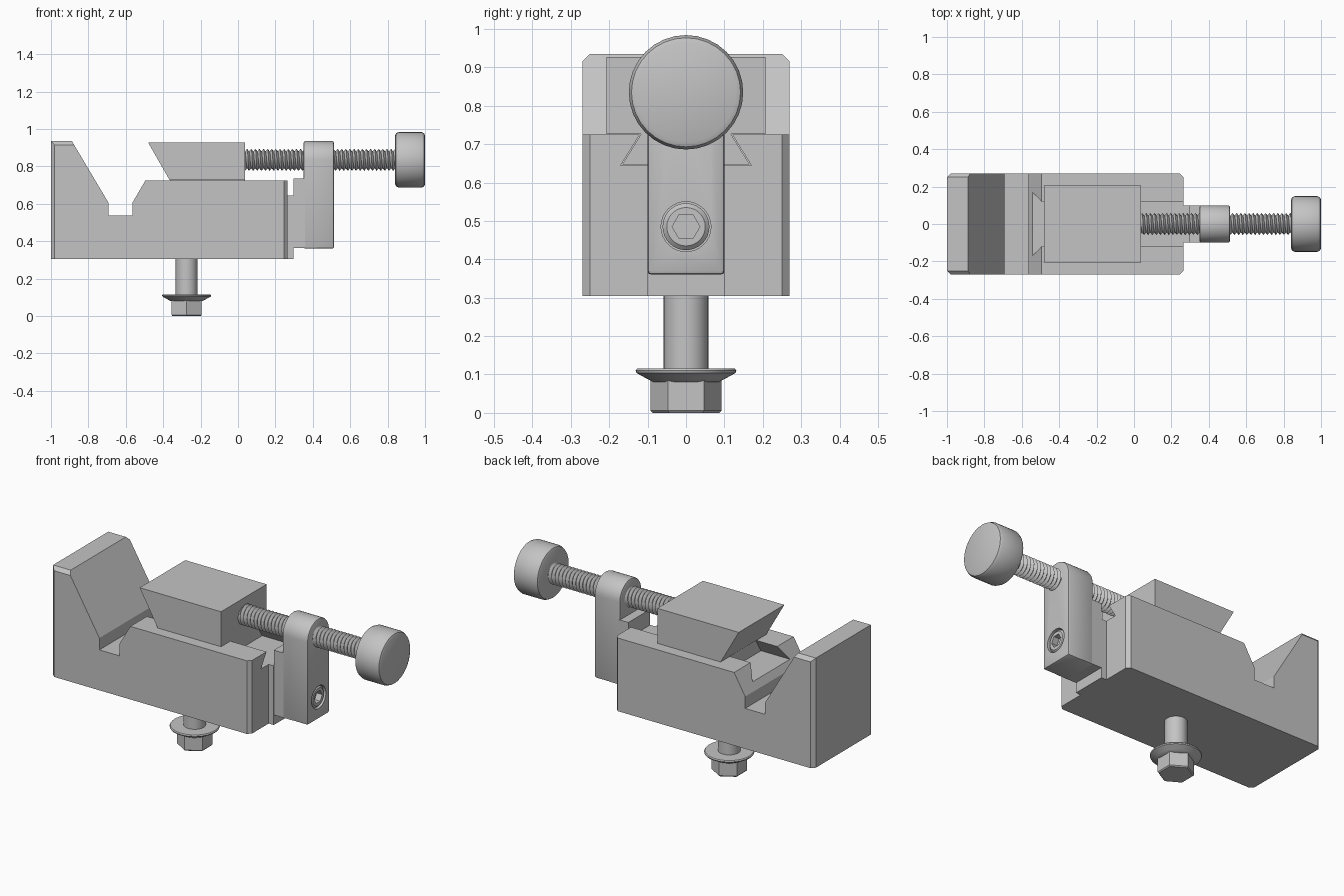
import bpy, bmesh, math
from mathutils import Matrix, Vector

if "Cube" in bpy.data.objects:
    bpy.data.objects.remove(bpy.data.objects["Cube"])

steel = bpy.data.materials.new("light_grey_steel")
steel.diffuse_color = (0.55, 0.55, 0.55, 1)
steel.use_nodes = True
steel.node_tree.nodes["Principled BSDF"].inputs["Base Color"].default_value = steel.diffuse_color
parts = []
ALONG_X = Matrix.Rotation(math.pi / 2, 4, 'Y')


def finish(name, bm):
    bmesh.ops.recalc_face_normals(bm, faces=bm.faces)
    me = bpy.data.meshes.new(name)
    bm.to_mesh(me)
    bm.free()
    me.materials.append(steel)
    ob = bpy.data.objects.new(name, me)
    bpy.context.collection.objects.link(ob)
    parts.append(ob)
    return ob


def prism(name, points, offset, bevel_rule=None, width=0.02):
    """Extrude a flat polygon of 3D points, chamfering edges chosen by a rule."""
    bm = bmesh.new()
    face = bm.faces.new([bm.verts.new(p) for p in points])
    new = bmesh.ops.extrude_face_region(bm, geom=[face], use_keep_orig=True)["geom"]
    bmesh.ops.translate(bm, vec=offset, verts=[v for v in new if isinstance(v, bmesh.types.BMVert)])
    bmesh.ops.recalc_face_normals(bm, faces=bm.faces)
    if bevel_rule:
        edges = [e for e in bm.edges if bevel_rule(e.verts[0].co, e.verts[1].co)]
        bmesh.ops.bevel(bm, geom=edges, offset=width, segments=1, profile=0.5, affect='EDGES')
    return finish(name, bm)


def box(name, lo, hi):
    return prism(name, [(lo[0], lo[1], lo[2]), (hi[0], lo[1], lo[2]),
                        (hi[0], lo[1], hi[2]), (lo[0], lo[1], hi[2])], (0, hi[1] - lo[1], 0))


def lathe(name, profile, seg, loc, rot=Matrix()):
    """Revolve (radius, height) points about local z and cap both ends."""
    bm = bmesh.new()
    rings = [[bm.verts.new((r * math.cos(a), r * math.sin(a), h))
              for a in (math.pi / 2 + 2 * math.pi * i / seg for i in range(seg))]
             for r, h in profile]
    for a, b in zip(rings, rings[1:]):
        for i in range(seg):
            j = (i + 1) % seg
            bm.faces.new((a[i], a[j], b[j], b[i]))
    bm.faces.new(rings[0])
    bm.faces.new(rings[-1])
    bmesh.ops.transform(bm, matrix=Matrix.Translation(loc) @ rot, verts=bm.verts)
    return finish(name, bm)


def apply(ob, mod):
    bpy.context.view_layer.objects.active = ob
    bpy.ops.object.modifier_apply(modifier=mod.name)


def cut(ob, cutter):
    mod = ob.modifiers.new("cut", 'BOOLEAN')
    mod.operation, mod.solver, mod.object = 'DIFFERENCE', 'EXACT', cutter
    apply(ob, mod)
    parts.remove(cutter)
    bpy.data.objects.remove(cutter)


# Vise body with fixed jaw: chamfered end corners and jaw top
W, END, TOP = 0.27, 0.265, 0.935
outline = [(-1, 0.305), (END, 0.305), (END, 0.725), (-0.495, 0.725), (-0.565, 0.605),
           (-0.565, 0.537), (-0.692, 0.537), (-0.692, 0.605), (-0.888, TOP), (-1, TOP)]


def body_edge(a, b):
    upright = abs(a.x - b.x) < 1e-4 and abs(a.z - b.z) > 0.1 and (a.x < -0.99 or a.x > 0.2)
    jaw_top = a.z > 0.93 and b.z > 0.93 and abs(a.y - b.y) < 1e-4
    return upright or jaw_top


body = prism("vise_body", [(x, -W, z) for x, z in outline], (0, 2 * W, 0), body_edge)

# Dovetail channel along the top of the body
cut(body, prism("channel_cutter", [(-0.6, -0.17, 0.645), (-0.6, 0.17, 0.645),
                                   (-0.6, 0.113, 0.737), (-0.6, -0.113, 0.737)], (1, 0, 0)))
box("end_boss", (0.2, -0.1, 0.305), (0.297, 0.1, 0.645))

# Sliding jaw and its dovetail rail
J = 0.207
prism("sliding_jaw", [(-0.365, -J, 0.726), (0.037, -J, 0.726), (0.037, -J, 0.927), (-0.48, -J, 0.927)],
      (0, 2 * J, 0))
prism("jaw_rail", [(-0.36, -0.166, 0.647), (-0.36, 0.166, 0.647),
                   (-0.36, 0.116, 0.728), (-0.36, -0.116, 0.728)], (0.397, 0, 0))

# Screw support arm with rounded top and softened edges
SZ = 0.835
arc = [(0.35, 0.1 * math.cos(math.pi * i / 20), SZ + 0.1 * math.sin(math.pi * i / 20)) for i in range(21)]
arm = prism("support_arm", [(0.35, -0.1, 0.36), (0.35, 0.1, 0.36)] + arc, (0.163, 0, 0))
soft = arm.modifiers.new("soft", 'BEVEL')
soft.width, soft.segments, soft.limit_method, soft.angle_limit = 0.01, 2, 'ANGLE', math.radians(40)
apply(arm, soft)
box("arm_foot", (0.297, -0.0995, 0.363), (0.42, 0.0995, 0.735))

# Recessed socket screw holding the arm
BZ = 0.485
cut(arm, lathe("counterbore_cutter", [(0.065, 0.475), (0.065, 0.6)], 32, (0, 0, BZ), ALONG_X))
cap = lathe("arm_socket_screw", [(0.061, 0.45), (0.061, 0.5), (0.05, 0.51)], 32, (0, 0, BZ), ALONG_X)
cut(cap, lathe("hex_cutter", [(0.036, 0.475), (0.036, 0.6)], 6, (0, 0, BZ), ALONG_X))

# Clamping screw with a helical thread
SEG, PITCH, START, STOP = 16, 0.022, 0.01, 0.86
bm = bmesh.new()
roots, crests = [], []
for i in range(int((STOP - START) / PITCH * SEG)):
    a, x = 2 * math.pi * i / SEG, START + PITCH * i / SEG
    for row, r, dx in ((roots, 0.045, 0), (crests, 0.059, PITCH / 2)):
        row.append(bm.verts.new((x + dx, r * math.cos(a), SZ + r * math.sin(a))))
for i in range(len(roots) - 1):
    bm.faces.new((roots[i], roots[i + 1], crests[i + 1], crests[i]))
    if i + 1 + SEG < len(roots):
        bm.faces.new((crests[i], crests[i + 1], roots[i + 1 + SEG], roots[i + SEG]))
finish("clamping_screw", bm)

# Round knob
lathe("screw_knob", [(0.13, 0.84), (0.142, 0.845), (0.149, 0.86), (0.149, 0.98), (0.142, 0.995), (0.13, 1.0)],
      32, (0, 0, SZ), ALONG_X)

# Flanged mounting bolt under the body
BX = -0.275
lathe("bolt_shank", [(0.058, 0.1), (0.058, 0.32)], 32, (BX, 0, 0))
lathe("bolt_flange", [(0.085, 0.08), (0.1, 0.088), (0.129, 0.104), (0.131, 0.11), (0.127, 0.116)],
      40, (BX, 0, 0))
lathe("bolt_hex_head", [(0.087, 0), (0.093, 0.006), (0.093, 0.095)], 6, (BX, 0, 0))

# Smooth round surfaces, keep edges sharp
bpy.ops.object.select_all(action='DESELECT')
for ob in parts:
    ob.select_set(True)
bpy.context.view_layer.objects.active = parts[0]
bpy.ops.object.shade_smooth_by_angle(angle=math.radians(30))
